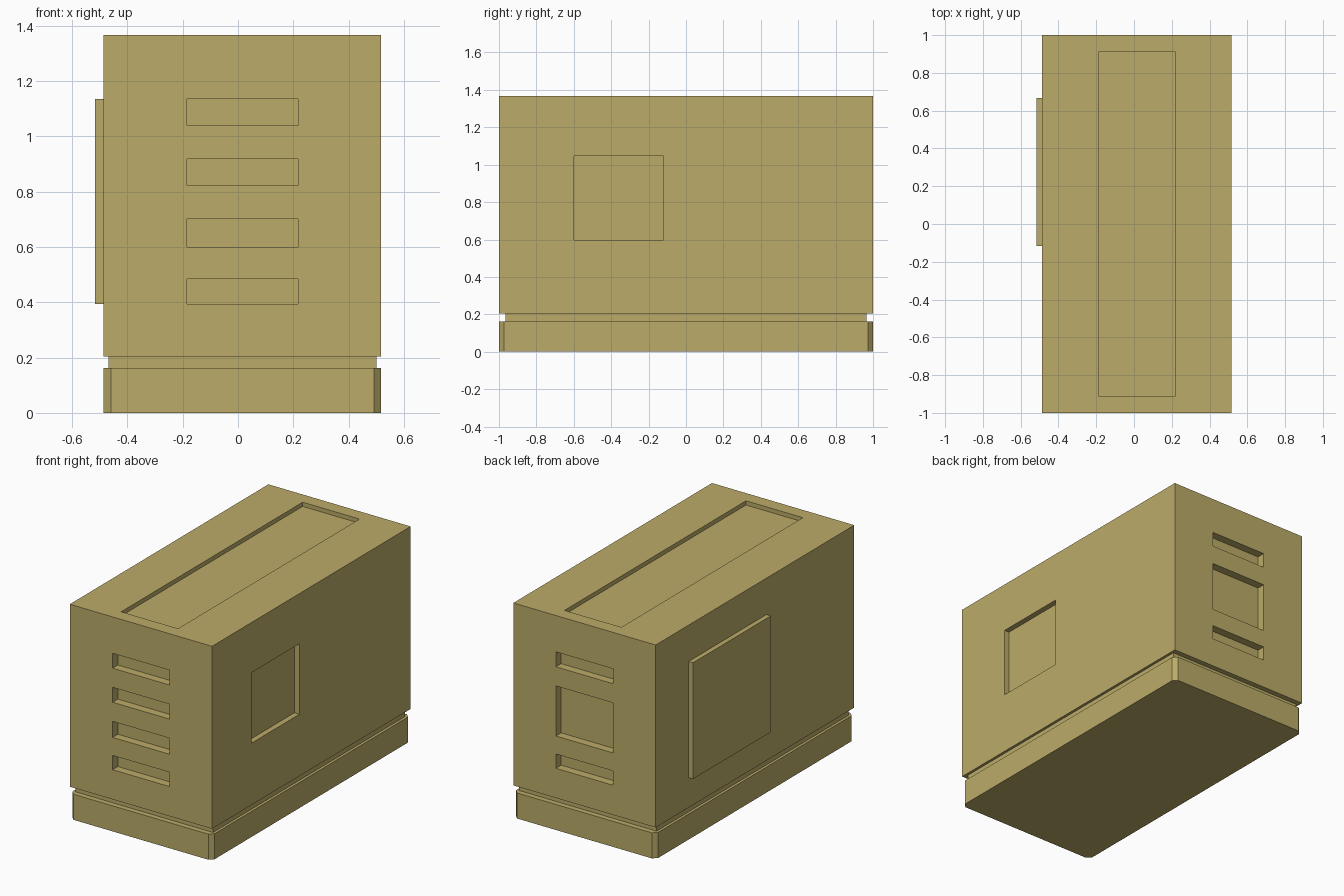
import bpy, bmesh
from mathutils import Matrix, Vector

if "Cube" in bpy.data.objects:
    bpy.data.objects.remove(bpy.data.objects["Cube"])

khaki = bpy.data.materials.new("khaki")
khaki.diffuse_color = (0.50, 0.41, 0.14, 1)
khaki.use_nodes = True
khaki.node_tree.nodes["Principled BSDF"].inputs["Base Color"].default_value = khaki.diffuse_color


def boxes(name, *extents):
    """One object made of boxes given as (x0, x1, y0, y1, z0, z1)."""
    bm = bmesh.new()
    for x0, x1, y0, y1, z0, z1 in extents:
        place = Matrix.Translation(((x0 + x1) / 2, (y0 + y1) / 2, (z0 + z1) / 2))
        size = Matrix.Diagonal((x1 - x0, y1 - y0, z1 - z0, 1))
        bmesh.ops.create_cube(bm, size=1, matrix=place @ size)
    mesh = bpy.data.meshes.new(name)
    bm.to_mesh(mesh)
    bm.free()
    mesh.materials.append(khaki)
    obj = bpy.data.objects.new(name, mesh)
    bpy.context.collection.objects.link(obj)
    return obj


LEFT, RIGHT = -0.486, 0.517
SLOT_X = (-0.184, 0.217)
ROWS = [(1.04, 1.135), (0.823, 0.918), (0.599, 0.701), (0.393, 0.484)]
DEPTH = 0.053

# Main housing
body = boxes("body", (LEFT, RIGHT, -1, 1, 0.204, 1.367))

# Recesses: front vents, back vents (middle two rows merged), side window, top tray
recesses = [(*SLOT_X, -1.1, -1 + DEPTH, *row) for row in ROWS]
back_rows = [ROWS[0], (ROWS[2][0], ROWS[1][1]), ROWS[3]]
recesses += [(*SLOT_X, 1 - DEPTH, 1.1, *row) for row in back_rows]
recesses.append((RIGHT - 0.035, 0.6, -0.60, -0.12, 0.598, 1.047))
recesses.append((*SLOT_X, -0.914, 0.914, 1.367 - 0.027, 1.45))
cutter = boxes("recess_cutter", *recesses)
cutter.hide_render = True

cut = body.modifiers.new("recesses", "BOOLEAN")
cut.operation = "DIFFERENCE"
cut.solver = "EXACT"
cut.object = cutter
bpy.context.view_layer.objects.active = body
bpy.ops.object.modifier_apply(modifier=cut.name)
bpy.data.objects.remove(cutter)

# Raised panel on the left side
boxes("side_panel", (-0.517, LEFT, -0.117, 0.667, 0.394, 1.135))

# Narrow neck between housing and base
boxes("neck", (-0.469, 0.50, -0.966, 0.966, 0.163, 0.204))

# Base with chamfered upright corners
base = boxes("base", (LEFT, RIGHT, -1, 1, 0, 0.163))
bm = bmesh.new()
bm.from_mesh(base.data)
uprights = [e for e in bm.edges
            if abs((e.verts[0].co - e.verts[1].co).normalized().dot(Vector((0, 0, 1)))) > 0.9]
bmesh.ops.bevel(bm, geom=uprights, offset=0.026, segments=1, affect="EDGES")
bm.to_mesh(base.data)
bm.free()
